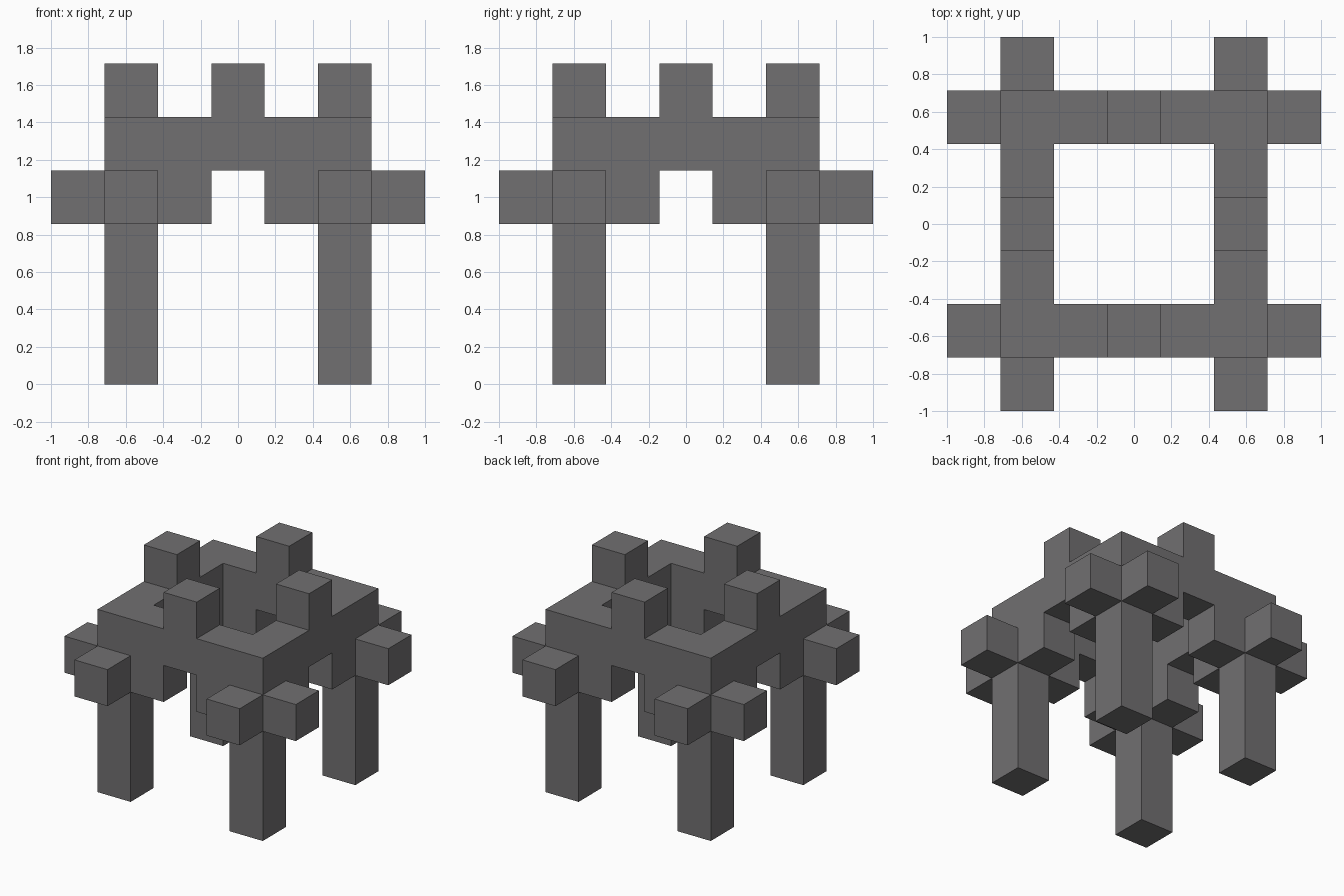
import bpy
import bmesh
from mathutils import Matrix, Vector

cube = bpy.data.objects.get("Cube")
if cube:
    bpy.data.objects.remove(cube, do_unlink=True)

U = 2 / 7  # edge length of one block

stone = bpy.data.materials.new("dark_grey_stone")
stone.use_nodes = True
color = (0.165, 0.16, 0.165, 1)
stone.diffuse_color = color
bsdf = next(n for n in stone.node_tree.nodes if n.type == "BSDF_PRINCIPLED")
bsdf.inputs["Base Color"].default_value = color


def add_part(name, bm):
    """Turn a bmesh measured in blocks into a scaled, coloured object."""
    bmesh.ops.recalc_face_normals(bm, faces=bm.faces)
    bmesh.ops.scale(bm, vec=(U, U, U), verts=bm.verts)
    mesh = bpy.data.meshes.new(name)
    bm.to_mesh(mesh)
    bm.free()
    mesh.materials.append(stone)
    obj = bpy.data.objects.new(name, mesh)
    bpy.context.collection.objects.link(obj)


def box(name, x, y, bottom, height):
    bm = bmesh.new()
    place = Matrix.Translation((x, y, bottom + height / 2))
    bmesh.ops.create_cube(bm, size=1, matrix=place @ Matrix.Diagonal((1, 1, height, 1)))
    add_part(name, bm)


def raise_faces(bm, height):
    """Extrude flat faces upward into a solid."""
    out = bmesh.ops.extrude_face_region(bm, geom=bm.faces[:], use_keep_orig=True)
    top = [g for g in out["geom"] if isinstance(g, bmesh.types.BMVert)]
    bmesh.ops.translate(bm, verts=top, vec=(0, 0, height))


def cross_bracket(name, x, y, bottom):
    """Plus-shaped slab: a hub with four one-block arms."""
    bm = bmesh.new()
    quarter = [Vector((0.5, -0.5, 0)), Vector((1.5, -0.5, 0)), Vector((1.5, 0.5, 0))]
    verts = []
    for turn in range(4):
        rot = Matrix.Rotation(turn * 1.5707963, 3, "Z")
        verts += [bm.verts.new(rot @ p + Vector((x, y, bottom))) for p in quarter]
    bm.faces.new(verts)
    raise_faces(bm, 1)
    add_part(name, bm)


def square_ring(name, half, bottom):
    """Square frame, one block wide and one block high."""
    bm = bmesh.new()
    loops = []
    for r in (half, half - 1):
        corners = [(-r, -r), (r, -r), (r, r), (-r, r)]
        loops.append([bm.verts.new((x, y, bottom)) for x, y in corners])
    outer, inner = loops
    for i in range(4):
        j = (i + 1) % 4
        bm.faces.new((outer[i], outer[j], inner[j], inner[i]))
    raise_faces(bm, 1)
    add_part(name, bm)


# Four legs, each capped by a cross bracket
for side, x in (("left", 2), ("right", -2)):
    for end, y in (("front", -2), ("back", 2)):
        box(f"{end}_{side}_leg", x, y, 0, 3)
        cross_bracket(f"{end}_{side}_bracket", x, y, 3)

# Frame resting on the brackets
square_ring("top_frame", 2.5, 4)

# One raised block in the middle of each rail
for name, x, y in (("front", 0, -2), ("back", 0, 2), ("left", 2, 0), ("right", -2, 0)):
    box(f"{name}_top_block", x, y, 5, 1)
